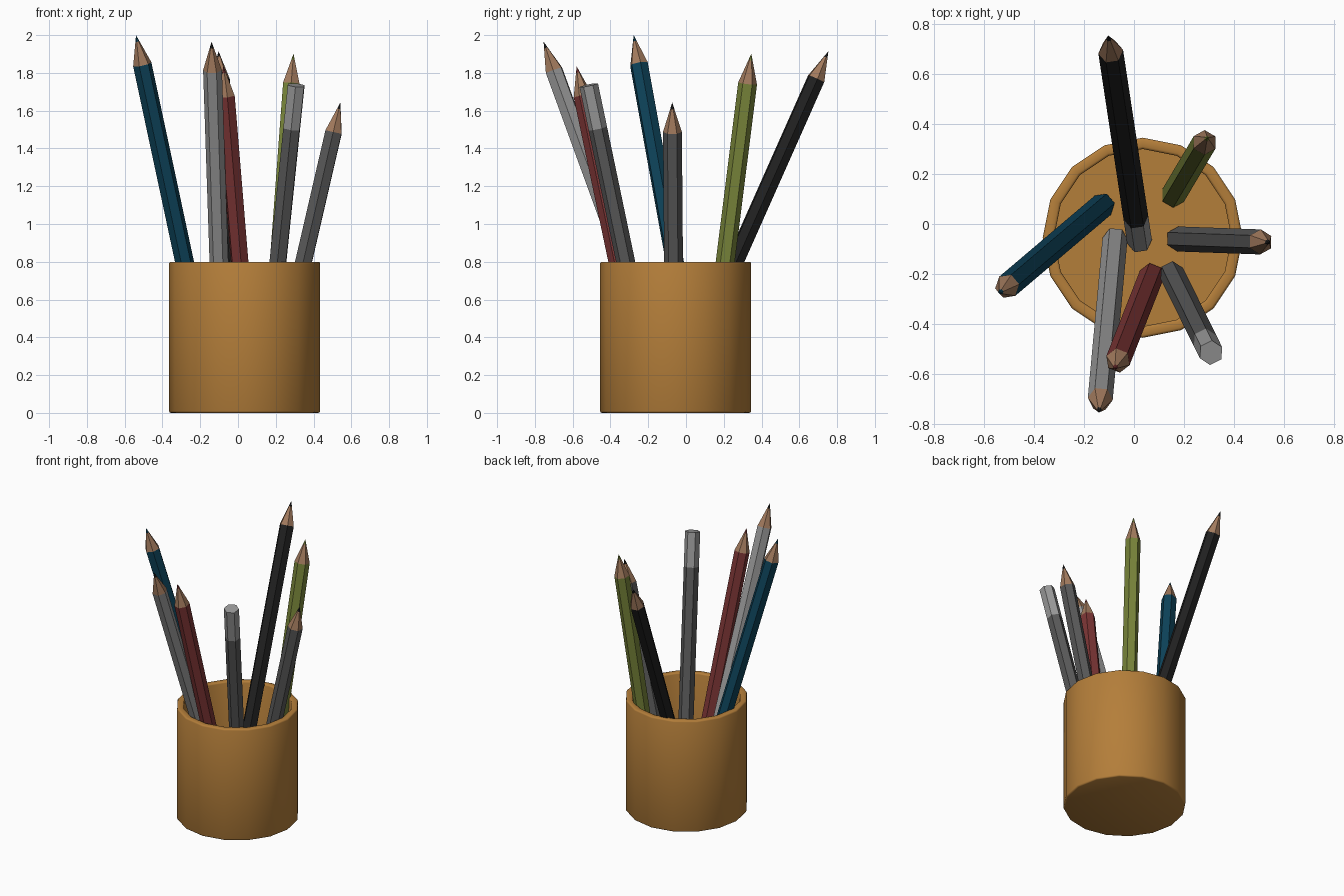
import bpy, bmesh, math
from mathutils import Vector

if "Cube" in bpy.data.objects:
    bpy.data.objects.remove(bpy.data.objects["Cube"])


def mat(name, rgb):
    m = bpy.data.materials.new(name)
    m.diffuse_color = (*rgb, 1)
    m.use_nodes = True
    m.node_tree.nodes["Principled BSDF"].inputs["Base Color"].default_value = m.diffuse_color
    return m


CUP = mat("tan_cup", (0.456, 0.209, 0.042))
WOOD = mat("bare_wood", (0.36, 0.195, 0.11))
BLUE = mat("deep_blue", (0.004, 0.055, 0.10))
GREEN = mat("olive_green", (0.19, 0.235, 0.042))
RED = mat("dark_red", (0.20, 0.035, 0.035))
BLACK = mat("black", (0.015, 0.015, 0.015))
GREY = mat("dark_grey", (0.10, 0.10, 0.10))
LIGHT = mat("light_grey", (0.32, 0.32, 0.32))


def lathe(name, profile, sides, mats):
    """Revolve (radius, height, material index of the band above) around z."""
    bm = bmesh.new()
    rings = []
    for r, z, _ in profile:
        if r == 0:
            rings.append([bm.verts.new((0, 0, z))] * sides)
        else:
            rings.append([bm.verts.new((r * math.cos(math.tau * i / sides),
                                        r * math.sin(math.tau * i / sides), z))
                          for i in range(sides)])
    for (a, b), p in zip(zip(rings, rings[1:]), profile):
        for i in range(sides):
            j = (i + 1) % sides
            loop = list(dict.fromkeys([a[i], a[j], b[j], b[i]]))
            bm.faces.new(loop).material_index = p[2]
    bmesh.ops.recalc_face_normals(bm, faces=bm.faces)
    me = bpy.data.meshes.new(name)
    bm.to_mesh(me)
    bm.free()
    for m in mats:
        me.materials.append(m)
    ob = bpy.data.objects.new(name, me)
    bpy.context.collection.objects.link(ob)
    return ob


# Hollow cup with softened rim and foot
cup = lathe("cup", [(r, z, 0) for r, z in [
    (0, 0), (0.39, 0), (0.397, 0.003), (0.4, 0.01), (0.4, 0.79), (0.397, 0.797),
    (0.39, 0.8), (0.365, 0.8), (0.358, 0.797), (0.355, 0.79), (0.355, 0.05), (0, 0.05)]],
    16, [CUP])
cup.location = (0.035, -0.055, 0)
bpy.context.view_layer.objects.active = cup
cup.select_set(True)
bpy.ops.object.shade_smooth_by_angle(angle=math.radians(50))
cup.select_set(False)


# Hexagonal pencil from blunt end to sharpened tip
def pencil(name, end, tip, body, lead, eraser=False):
    end, tip = Vector(end), Vector(tip)
    axis = tip - end
    n = axis.length
    r, cone, point = 0.05, 0.16, 0.035
    ob = lathe(name, [
        (0, 0, 3 if eraser else 0), (r, 0, 3 if eraser else 0),
        (r, 0.235, 0), (r, n - cone, 1), (r * point / cone, n - point, 2), (0, n, 2)],
        6, [body, WOOD, lead, LIGHT])
    ob.rotation_mode = 'QUATERNION'
    ob.rotation_quaternion = axis.to_track_quat('Z', 'Y')
    ob.location = end


pencil("blue_pencil", (-0.125, 0.075, 0.06), (-0.54, -0.277, 2.0), BLUE, BLUE)
pencil("black_pencil", (0.022, -0.07, 0.06), (-0.103, 0.754, 1.915), BLACK, BLACK, True)
pencil("green_pencil", (0.157, 0.115, 0.06), (0.294, 0.346, 1.902), GREEN, GREEN)
pencil("red_pencil", (0.07, -0.205, 0.06), (-0.077, -0.579, 1.835), RED, RED)
pencil("light_grey_pencil", (-0.076, -0.06, 0.06), (-0.14, -0.754, 1.965), LIGHT, BLACK)
pencil("dark_grey_pencil", (0.176, -0.06, 0.06), (0.542, -0.073, 1.643), GREY, BLACK)
# Upside-down pencil showing its eraser
pencil("upturned_pencil", (0.308, -0.515, 1.735), (0.135, -0.165, 0.06), GREY, BLACK, True)
